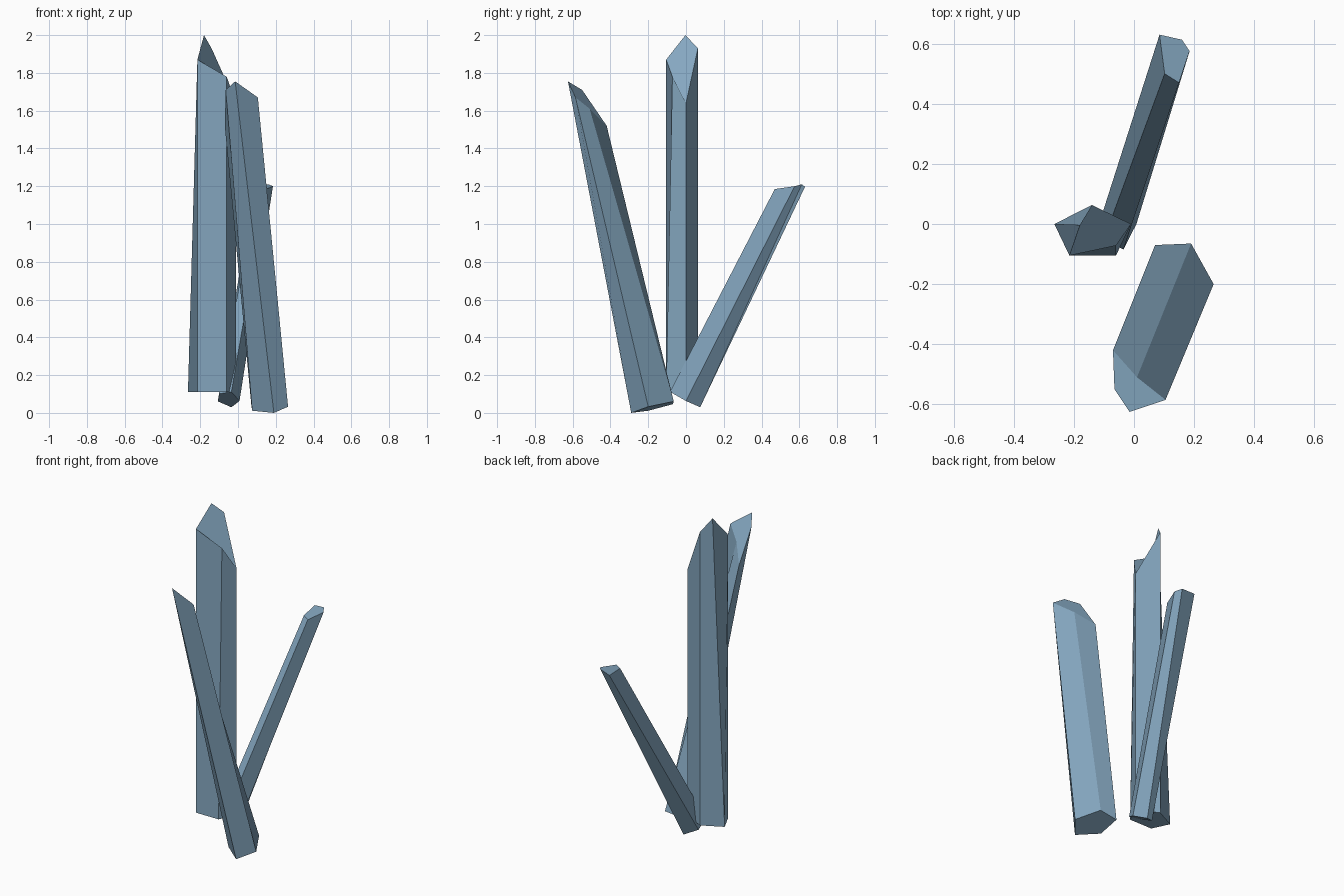
import bpy, bmesh

if "Cube" in bpy.data.objects:
    bpy.data.objects.remove(bpy.data.objects["Cube"])

# Single crystal colour
mat = bpy.data.materials.new("steel_blue_crystal")
mat.diffuse_color = (0.235, 0.39, 0.53, 1.0)
mat.use_nodes = True
mat.node_tree.nodes["Principled BSDF"].inputs["Base Color"].default_value = mat.diffuse_color


def crystal(name, base, tip):
    """Five-sided shard: base ring joined edge by edge to an uneven cut tip."""
    bm = bmesh.new()
    lo = [bm.verts.new(p) for p in base]
    hi = [bm.verts.new(p) for p in tip]
    n = len(lo)
    bm.faces.new(lo[::-1])
    bm.faces.new(hi)
    for i in range(n):
        j = (i + 1) % n
        bm.faces.new((lo[i], lo[j], hi[j], hi[i]))
    bmesh.ops.recalc_face_normals(bm, faces=bm.faces)
    mesh = bpy.data.meshes.new(name)
    bm.to_mesh(mesh)
    bm.free()
    mesh.materials.append(mat)
    obj = bpy.data.objects.new(name, mesh)
    bpy.context.collection.objects.link(obj)
    return obj


# Tall upright crystal with a steep tip facing right
crystal("upright_crystal",
        [(x, y, 0.11) for x, y in ((-0.265, 0), (-0.215, -0.105), (-0.06, -0.105),
                                   (-0.01, 0), (-0.14, 0.063))],
        [(-0.18, -0.003, 2.0), (-0.215, -0.105, 1.87), (-0.06, -0.072, 1.78),
         (-0.01, 0, 1.64), (-0.14, 0.063, 1.93)])

# Crystal leaning to the front; base is cut square to its axis
crystal("front_leaning_crystal",
        [(x, y, 0.057 + 0.1125 * x + 0.27 * y)
         for x, y in ((0.19, -0.29), (0.265, -0.2), (0.19, -0.065),
                      (0.07, -0.07), (0.075, -0.2))],
        [(-0.015, -0.625, 1.755), (0.105, -0.585, 1.67), (0.01, -0.51, 1.61),
         (-0.07, -0.42, 1.52), (-0.065, -0.55, 1.71)])

# Short crystal leaning to the back; base is cut square to its axis
crystal("back_leaning_crystal",
        [(x, y, 0.064 - 0.116 * x - 0.51 * y)
         for x, y in ((-0.035, -0.085), (0.008, 0), (-0.035, 0.075),
                      (-0.107, 0.03), (-0.1, -0.05))],
        [(0.15, 0.47, 1.185), (0.185, 0.575, 1.2), (0.16, 0.613, 1.21),
         (0.085, 0.63, 1.197), (0.102, 0.5, 1.187)])
